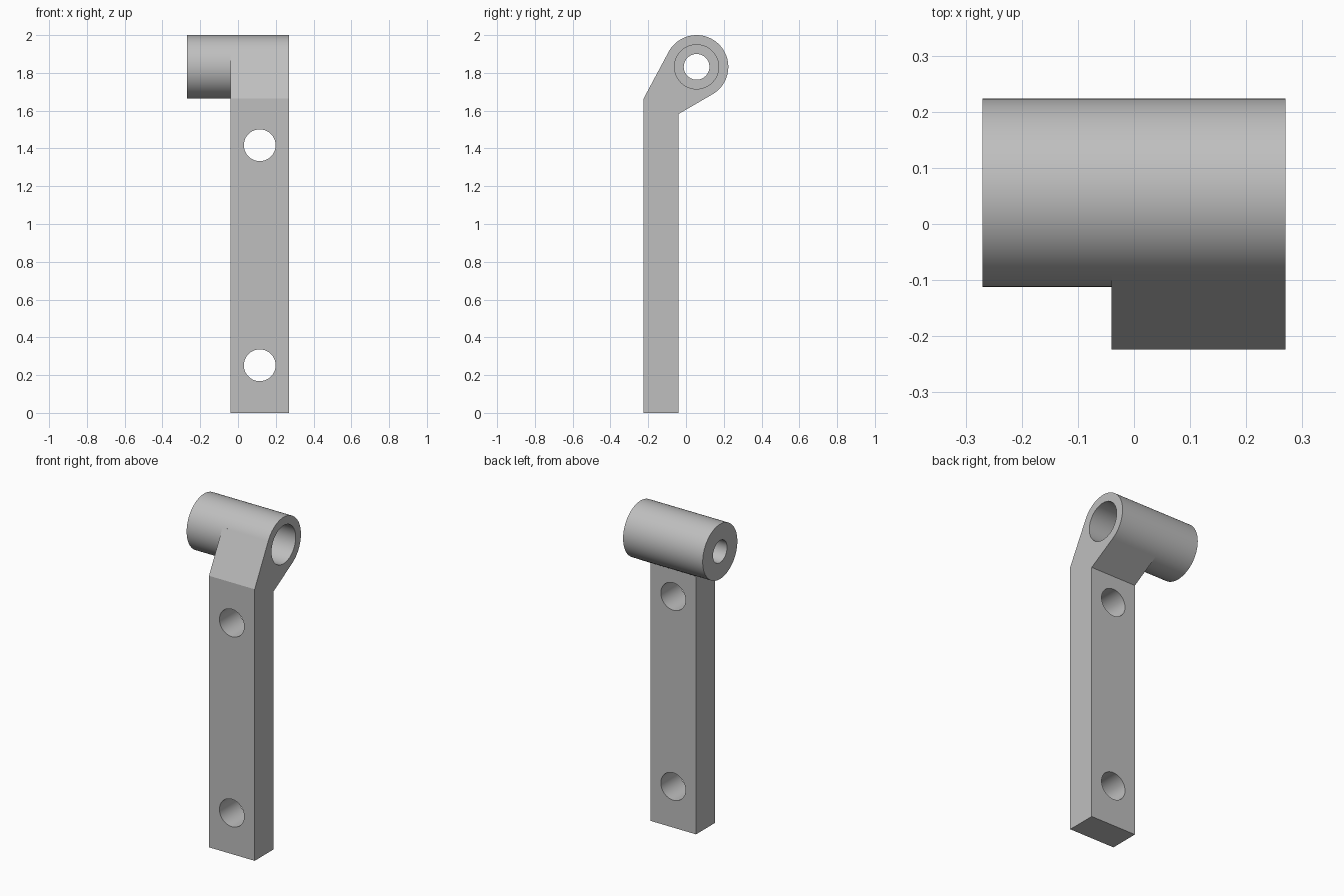
import bpy, bmesh, math
from mathutils import Matrix, Vector

old = bpy.data.objects.get("Cube")
if old:
    bpy.data.objects.remove(old, do_unlink=True)

SEGMENTS = 96
HALF = 0.27                       # half of the barrel length
BAR_LEFT = -0.04                  # inner side of the bar
AXIS = Vector((0.056, 1.832))     # barrel axis in (y, z)
RADIUS = 0.168

steel = bpy.data.materials.new("plain grey")
steel.use_nodes = True
grey = (0.52, 0.52, 0.52, 1)
steel.diffuse_color = grey
steel.node_tree.nodes["Principled BSDF"].inputs["Base Color"].default_value = grey


def finish(name, bm):
    bmesh.ops.recalc_face_normals(bm, faces=bm.faces)
    mesh = bpy.data.meshes.new(name)
    bm.to_mesh(mesh)
    bm.free()
    mesh.materials.append(steel)
    obj = bpy.data.objects.new(name, mesh)
    bpy.context.collection.objects.link(obj)
    return obj


def cylinder(name, radius, length, centre, axis):
    bm = bmesh.new()
    turn = Matrix.Rotation(math.pi / 2, 4, "Y" if axis == "x" else "X")
    bmesh.ops.create_cone(bm, cap_ends=True, segments=SEGMENTS, radius1=radius,
                          radius2=radius, depth=length,
                          matrix=Matrix.Translation(centre) @ turn)
    return finish(name, bm)


def tangent(point, side):
    """Point where a line from the bar corner touches the barrel."""
    away = point - AXIS
    angle = math.atan2(away.y, away.x) + side * math.acos(RADIUS / away.length)
    return AXIS + RADIUS * Vector((math.cos(angle), math.sin(angle)))


def combine(target, other, operation):
    mod = target.modifiers.new(operation.lower(), "BOOLEAN")
    mod.operation, mod.solver, mod.object = operation, "EXACT", other
    bpy.context.view_layer.objects.active = target
    bpy.ops.object.modifier_apply(modifier=mod.name)
    bpy.data.objects.remove(other, do_unlink=True)


# Bar with the bent neck running tangent into the barrel
front_corner, back_corner = Vector((-0.224, 1.665)), Vector((-0.04, 1.582))
profile = [Vector((-0.224, 0)), Vector((-0.04, 0)), back_corner,
           tangent(back_corner, 1), AXIS, tangent(front_corner, -1), front_corner]
bm = bmesh.new()
side = bm.faces.new([bm.verts.new((BAR_LEFT, p.x, p.y)) for p in profile])
grown = bmesh.ops.extrude_face_region(bm, geom=[side])["geom"]
bmesh.ops.translate(bm, vec=(HALF - BAR_LEFT, 0, 0),
                    verts=[v for v in grown if isinstance(v, bmesh.types.BMVert)])
bracket = finish("hinge_bracket", bm)

# Barrel
centre = (0, AXIS.x, AXIS.y)
combine(bracket, cylinder("barrel", RADIUS, 2 * HALF, centre, "x"), "UNION")

# Stepped bore: narrow all the way, wide from the bar side
STEP = -0.11
combine(bracket, cylinder("narrow_bore", 0.068, 1, centre, "x"), "DIFFERENCE")
combine(bracket, cylinder("wide_bore", 0.117, 0.6,
                          (STEP + 0.3, AXIS.x, AXIS.y), "x"), "DIFFERENCE")

# Two screw holes through the bar
for height in (0.252, 1.417):
    combine(bracket, cylinder("screw_hole", 0.084, 0.5, (0.115, -0.13, height), "y"),
            "DIFFERENCE")

# Smooth round walls, flat large faces
bpy.ops.object.select_all(action="DESELECT")
bracket.select_set(True)
bpy.context.view_layer.objects.active = bracket
bpy.ops.object.shade_smooth_by_angle(angle=math.radians(25))
for face in bracket.data.polygons:
    if face.area > 0.015:
        face.use_smooth = False
